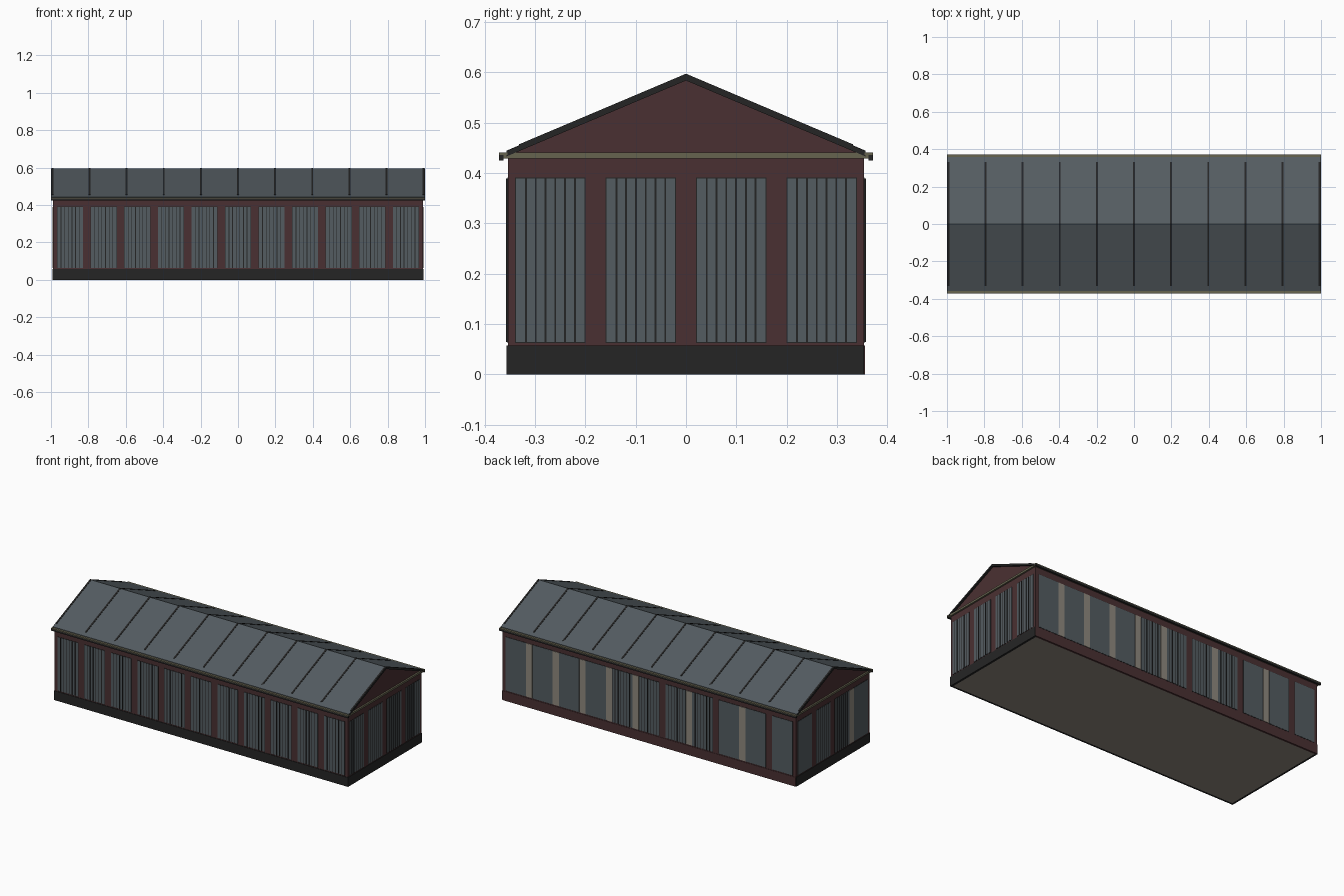
import bpy

if "Cube" in bpy.data.objects:
    bpy.data.objects.remove(bpy.data.objects["Cube"], do_unlink=True)


def material(name, hex_colour):
    rgb = [int(hex_colour[i:i + 2], 16) / 255 for i in (0, 2, 4)]
    lin = [c / 12.92 if c < 0.04045 else ((c + 0.055) / 1.055) ** 2.4 for c in rgb] + [1]
    m = bpy.data.materials.new(name)
    m.use_nodes = True
    m.diffuse_color = lin
    m.node_tree.nodes["Principled BSDF"].inputs["Base Color"].default_value = lin
    return m


BRICK = material("dark red brick", "4a3032")
DARK = material("charcoal", "252525")
SLATE = material("slate blue grey", "545c61")
OLIVE = material("olive trim", "66634f")
BEIGE = material("beige panel", "8f897e")

BOX_FACES = [(0, 1, 3, 2), (4, 6, 7, 5), (0, 4, 5, 1), (2, 3, 7, 6), (0, 2, 6, 4), (1, 5, 7, 3)]


def add_mesh(name, verts, faces, mat):
    mesh = bpy.data.meshes.new(name)
    mesh.from_pydata(verts, [], faces)
    mesh.materials.append(mat)
    obj = bpy.data.objects.new(name, mesh)
    bpy.context.scene.collection.objects.link(obj)
    return obj


def boxes(name, ranges, mat):
    """One object made of axis-aligned boxes ((x0, x1), (y0, y1), (z0, z1))."""
    verts, faces = [], []
    for xs, ys, zs in ranges:
        n = len(verts)
        xs, ys, zs = sorted(xs), sorted(ys), sorted(zs)
        verts += [(x, y, z) for x in xs for y in ys for z in zs]
        faces += [[n + i for i in f] for f in BOX_FACES]
    return add_mesh(name, verts, faces, mat)


def prism(name, profile, x0, x1, mat):
    """Extrude a (y, z) profile, listed counter-clockwise seen from +x, along x."""
    n = len(profile)
    verts = [(x, y, z) for x in (x0, x1) for y, z in profile]
    faces = [list(range(n))[::-1], list(range(n, 2 * n))]
    faces += [(i, (i + 1) % n, n + (i + 1) % n, n + i) for i in range(n)]
    return add_mesh(name, verts, faces, mat)


HX, HY = 0.988, 0.354            # half sizes of the walls
EAVE, RIDGE = 0.441, 0.592
BASE, SILL, HEAD = 0.057, 0.064, 0.389
PITCH, WIDTH = 0.1795, 0.136     # window spacing and width

# Walls, plinth on three sides, floor
boxes("walls", [((-HX, HX), (-HY, HY), (0.002, 0.43))], BRICK)
boxes("plinth", [((-HX - .003, HX + .003), (-HY - .003, -HY + .01), (0, BASE)),
                 ((-HX - .003, -HX + .01), (-HY, HY), (0, BASE)),
                 ((HX - .01, HX + .003), (-HY, HY), (0, BASE))], DARK)
boxes("back_base", [((-HX, HX), (HY - .01, HY + .002), (0, BASE))], BRICK)
boxes("floor", [((-HX + .01, HX - .01), (-HY + .01, HY - .01), (0, .004))], BEIGE)


def facade(name, axis, side, count, barred, beige_piers):
    """Windows along one wall; piers are numbered from the negative end."""
    wall = HY if axis == "x" else HX

    def plate(c, half, z0, z1, proud):
        along, out = (c - half, c + half), (side * (wall - .004), side * (wall + proud))
        return (along, out, (z0, z1)) if axis == "x" else (out, along, (z0, z1))

    centres = [(i - (count - 1) / 2) * PITCH for i in range(count)]
    boxes(name + "_window_frames",
          [plate(c, WIDTH / 2 + .002, SILL - .002, HEAD + .002, .001) for c in centres], DARK)
    boxes(name + "_window_panes",
          [plate(c, WIDTH / 2, SILL, HEAD, .002) for c in centres], SLATE)
    bars = [plate(centres[i] + (j - 3.5) * WIDTH / 7, .0018, SILL, HEAD, .0035)
            for i in barred for j in range(1, 7)]
    boxes(name + "_window_bars", bars, DARK)
    if beige_piers:
        half = (PITCH - WIDTH) / 2 - .001
        boxes(name + "_pier_panels",
              [plate(centres[i] + PITCH / 2, half, SILL, HEAD, .0025) for i in beige_piers], BEIGE)


facade("front", "x", -1, 11, range(11), [])
facade("back", "x", 1, 11, range(3, 7), [1, 3, 5, 6, 7, 8, 9])
facade("end_left", "y", 1, 4, range(4), [])
facade("end_right", "y", -1, 4, [1, 2], [0])

# Cornice slab with a dark gutter lip below it
boxes("cornice", [((-.998, .998), (-.366, .366), (.429, EAVE))], OLIVE)
boxes("gutters", [((-1, 1), (s * .362, s * .371), (.425, .436)) for s in (-1, 1)], DARK)
boxes("gutter_tops", [((-1, 1), (s * .355, s * .371), (.436, EAVE)) for s in (-1, 1)], OLIVE)

# Gable body
prism("gable", [(-.35, EAVE - .002), (.35, EAVE - .002), (0, RIDGE - .004)], -HX, HX, BRICK)


def slope_strip(y_low, y_high, lift, thick, side):
    """Cross-section of a strip lying on one roof slope."""
    def height(y):
        return EAVE + (RIDGE - EAVE) * (1 - y / .357)
    pts = [(y_low, height(y_low) + lift - thick), (y_low, height(y_low) + lift),
           (y_high, height(y_high) + lift), (y_high, height(y_high) + lift - thick)]
    pts = [(side * y, z) for y, z in pts]
    return pts if side > 0 else pts[::-1]


# Roof slopes, dark rake boards and raised seams
for side, label in ((-1, "front"), (1, "back")):
    prism(label + "_roof_slope", slope_strip(.357, 0, .003, .006, side), -.996, .996, SLATE)
    for end in (-1, 1):
        x = sorted((end * .984, end * .999))
        prism(label + "_rake_board", slope_strip(.357, 0, .0025, .011, side), *x, DARK)
    for i in range(11):
        x = (i - 5) * .1985
        prism(label + "_roof_seam", slope_strip(.332, 0, .005, .006, side),
              x - .005, x + .005, DARK)
